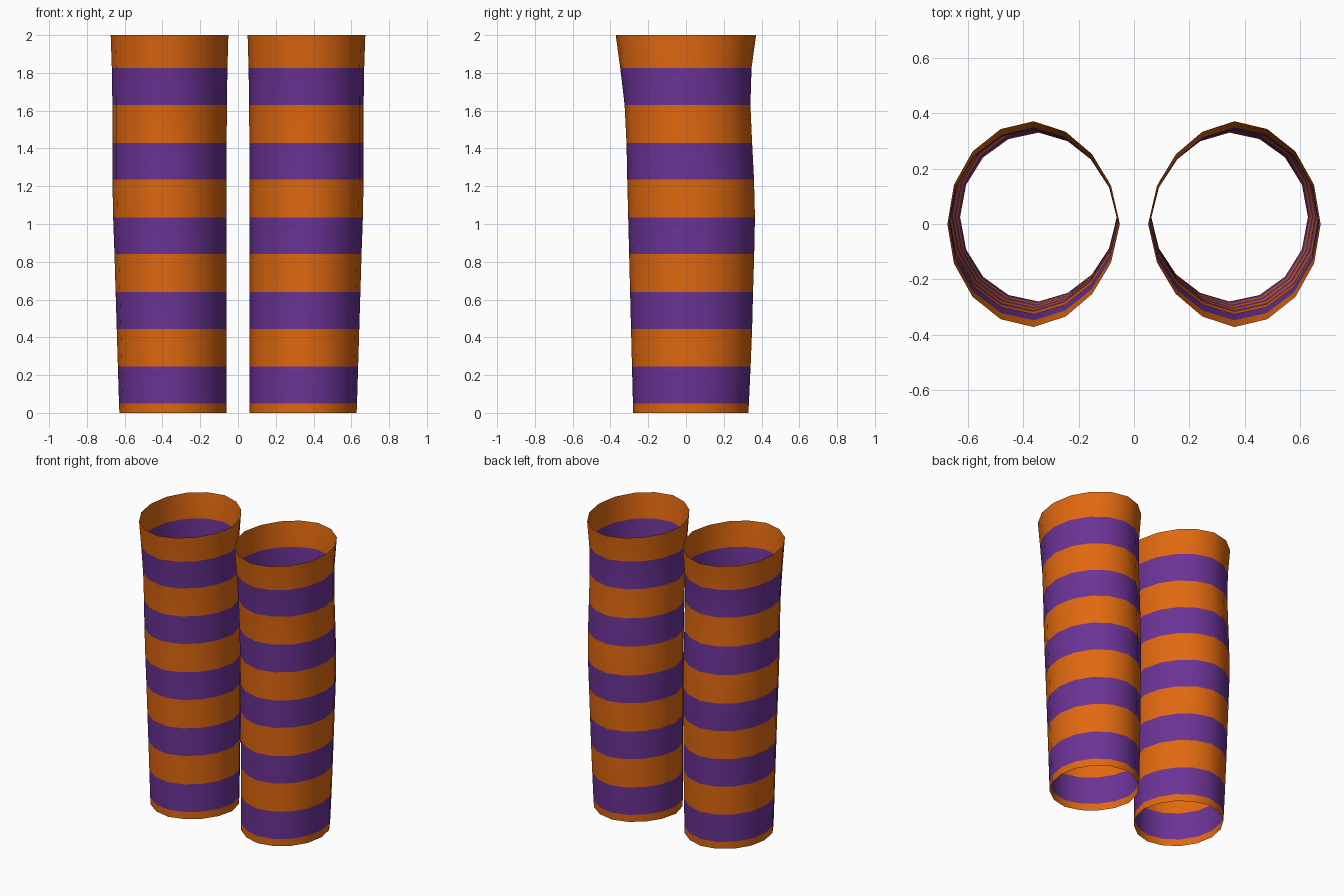
import bpy
import bmesh
import math

if "Cube" in bpy.data.objects:
    bpy.data.objects.remove(bpy.data.objects["Cube"])

SIDES = 16

# Stripe edges from hem to cuff, each with: inner x, outer x, front y, back y
RINGS = [
    (0.00, 0.061, 0.628, -0.280, 0.330),
    (0.05, 0.061, 0.630, -0.281, 0.333),
    (0.245, 0.061, 0.636, -0.286, 0.342),
    (0.445, 0.061, 0.642, -0.291, 0.350),
    (0.64, 0.061, 0.648, -0.296, 0.355),
    (0.84, 0.061, 0.654, -0.301, 0.361),
    (1.035, 0.061, 0.661, -0.306, 0.365),
    (1.235, 0.061, 0.665, -0.311, 0.360),
    (1.43, 0.060, 0.665, -0.315, 0.350),
    (1.63, 0.059, 0.665, -0.325, 0.341),
    (1.825, 0.056, 0.668, -0.348, 0.347),
    (2.00, 0.051, 0.674, -0.372, 0.371),
]


def make_material(name, color):
    mat = bpy.data.materials.new(name)
    mat.diffuse_color = (*color, 1.0)
    mat.use_nodes = True
    mat.node_tree.nodes["Principled BSDF"].inputs["Base Color"].default_value = mat.diffuse_color
    return mat


orange = make_material("orange", (0.75, 0.14, 0.005))
purple = make_material("purple", (0.147, 0.033, 0.305))


def striped_tube(name, side):
    """Open sleeve; side is +1 or -1 and mirrors it across x."""
    bm = bmesh.new()
    rows = []
    for z, x0, x1, y0, y1 in RINGS:
        cx, rx = (x0 + x1) / 2, (x1 - x0) / 2
        cy, ry = (y0 + y1) / 2, (y1 - y0) / 2
        row = []
        for i in range(SIDES):
            a = 2 * math.pi * i / SIDES
            # The half facing the other sleeve is a little flatter
            r = 1 - 0.04 * abs(math.sin(2 * a)) if math.cos(a) < 0 else 1
            row.append(bm.verts.new((side * (cx + rx * r * math.cos(a)),
                                     cy + ry * r * math.sin(a), z)))
        rows.append(row)
    # One band of faces per stripe, alternating colours
    for k in range(len(rows) - 1):
        for i in range(SIDES):
            j = (i + 1) % SIDES
            quad = [rows[k][i], rows[k][j], rows[k + 1][j], rows[k + 1][i]]
            face = bm.faces.new(quad if side > 0 else quad[::-1])
            face.material_index = k % 2
            face.smooth = True
    mesh = bpy.data.meshes.new(name)
    bm.to_mesh(mesh)
    bm.free()
    mesh.materials.append(orange)
    mesh.materials.append(purple)
    obj = bpy.data.objects.new(name, mesh)
    bpy.context.collection.objects.link(obj)
    return obj


striped_tube("right_sleeve", 1)
striped_tube("left_sleeve", -1)
